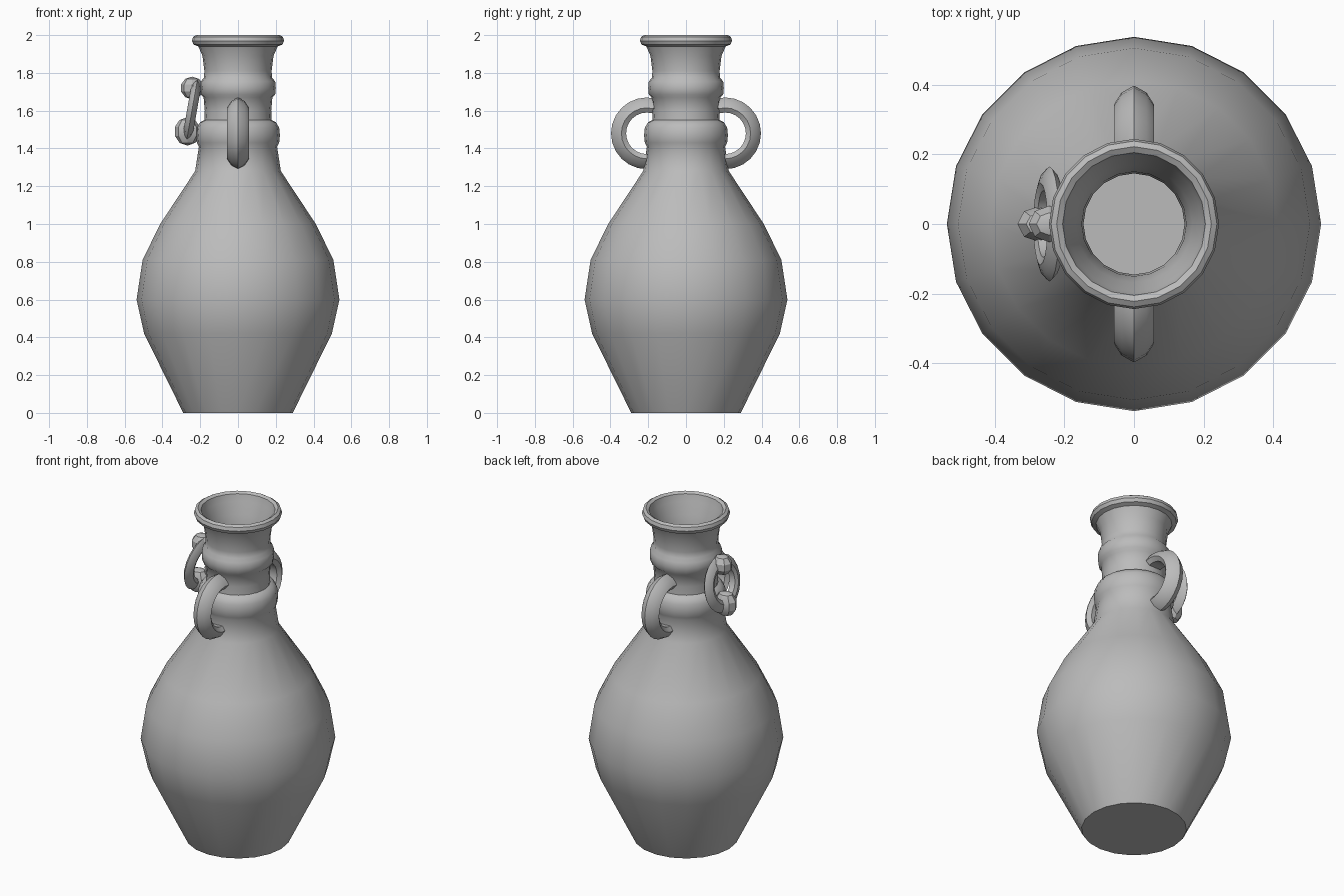
import bpy, bmesh, math
from mathutils import Matrix, Vector

cube = bpy.data.objects.get("Cube")
if cube:
    bpy.data.objects.remove(cube, do_unlink=True)

clay = bpy.data.materials.new("grey_clay")
clay.use_nodes = True
clay.diffuse_color = (0.5, 0.5, 0.5, 1)
clay.node_tree.nodes["Principled BSDF"].inputs["Base Color"].default_value = (0.5, 0.5, 0.5, 1)


def finish(bm, name, angle=40):
    """Turn a bmesh into a shaded, coloured object."""
    bmesh.ops.remove_doubles(bm, verts=bm.verts, dist=0.0005)
    bmesh.ops.recalc_face_normals(bm, faces=bm.faces)
    mesh = bpy.data.meshes.new(name)
    bm.to_mesh(mesh)
    bm.free()
    mesh.materials.append(clay)
    obj = bpy.data.objects.new(name, mesh)
    bpy.context.collection.objects.link(obj)
    bpy.ops.object.select_all(action='DESELECT')
    obj.select_set(True)
    bpy.context.view_layer.objects.active = obj
    bpy.ops.object.shade_smooth_by_angle(angle=math.radians(angle))
    return obj


def lathe(name, profile, sides=20):
    """Revolve an (r, z) profile around the vertical axis."""
    bm = bmesh.new()
    verts = [bm.verts.new((r, 0, z)) for r, z in profile]
    edges = [bm.edges.new(pair) for pair in zip(verts, verts[1:])]
    bmesh.ops.spin(bm, geom=verts + edges, cent=(0, 0, 0), axis=(0, 0, 1),
                   angle=math.tau, steps=sides, use_merge=True)
    return finish(bm, name)


def ring(name, section, half_arc, steps, matrix):
    """Sweep a (radius, x) section about the x axis, centred on +y."""
    bm = bmesh.new()
    start = Matrix.Rotation(-half_arc, 3, 'X')
    verts = [bm.verts.new(start @ Vector((x, r, 0))) for r, x in section]
    face = bm.faces.new(verts)
    closed = half_arc >= math.pi
    bmesh.ops.spin(bm, geom=verts + face.edges[:], cent=(0, 0, 0), axis=(1, 0, 0),
                   angle=2 * half_arc, steps=steps, use_merge=closed)
    if closed:
        bm.faces.remove(face)
    else:
        bmesh.ops.holes_fill(bm, edges=[e for e in bm.edges if e.is_boundary])
    bm.transform(matrix)
    return finish(bm, name, 35)


# Hollow vase: outer wall, banded neck, lip, then down the inside
outer = [(0, 0), (0.29, 0), (0.497, 0.42), (0.537, 0.6), (0.505, 0.81), (0.412, 1.0),
         (0.227, 1.28), (0.207, 1.41)]
neck = [(0.218, 1.43), (0.222, 1.47), (0.218, 1.51), (0.2, 1.54), (0.178, 1.55),
        (0.176, 1.6), (0.182, 1.67), (0.197, 1.685), (0.2, 1.72), (0.197, 1.755),
        (0.18, 1.775), (0.178, 1.81), (0.188, 1.89), (0.21, 1.94)]
lip = [(0.235, 1.95), (0.244, 1.97), (0.238, 1.99), (0.222, 2.0), (0.205, 1.99)]
inner = [(0.195, 1.95), (0.168, 1.88), (0.15, 1.78), (0.145, 1.64), (0.145, 1.5),
         (0.165, 1.41), (0.195, 1.28), (0.38, 1.0), (0.47, 0.81), (0.5, 0.6),
         (0.465, 0.42), (0.27, 0.03), (0, 0.03)]
lathe("vase", outer + neck + lip + inner)

# Two half-ring handles, front and back
section = [(0.19, 0), (0.17, 0.036), (0.135, 0.058), (0.11, 0.04),
           (0.11, -0.04), (0.135, -0.058), (0.17, -0.036)]
for name, turn in (("back_handle", 0), ("front_handle", math.pi)):
    place = Matrix.Rotation(turn, 4, 'Z') @ Matrix.Translation((0, 0.207, 1.48))
    ring(name, section, math.radians(105), 14, place)

# Tilted loose ring hanging on the right side
small = [(r * 0.87, x * 0.45) for r, x in section]
tilt = Matrix.Translation((-0.243, 0, 1.605)) @ Matrix.Rotation(math.radians(10), 4, 'Y')
ring("side_ring", small, math.pi, 20, tilt)

# Faceted knobs holding the ring above and below
for name, centre, size in (("upper_knob", (-0.243, 0, 1.72), (0.062, 0.055, 0.06)),
                           ("lower_knob", (-0.268, 0, 1.49), (0.07, 0.055, 0.075))):
    bm = bmesh.new()
    bmesh.ops.create_uvsphere(bm, u_segments=8, v_segments=5, radius=1)
    bm.transform(Matrix.Translation(centre) @ Matrix.Diagonal((*size, 1)))
    finish(bm, name, 30)
